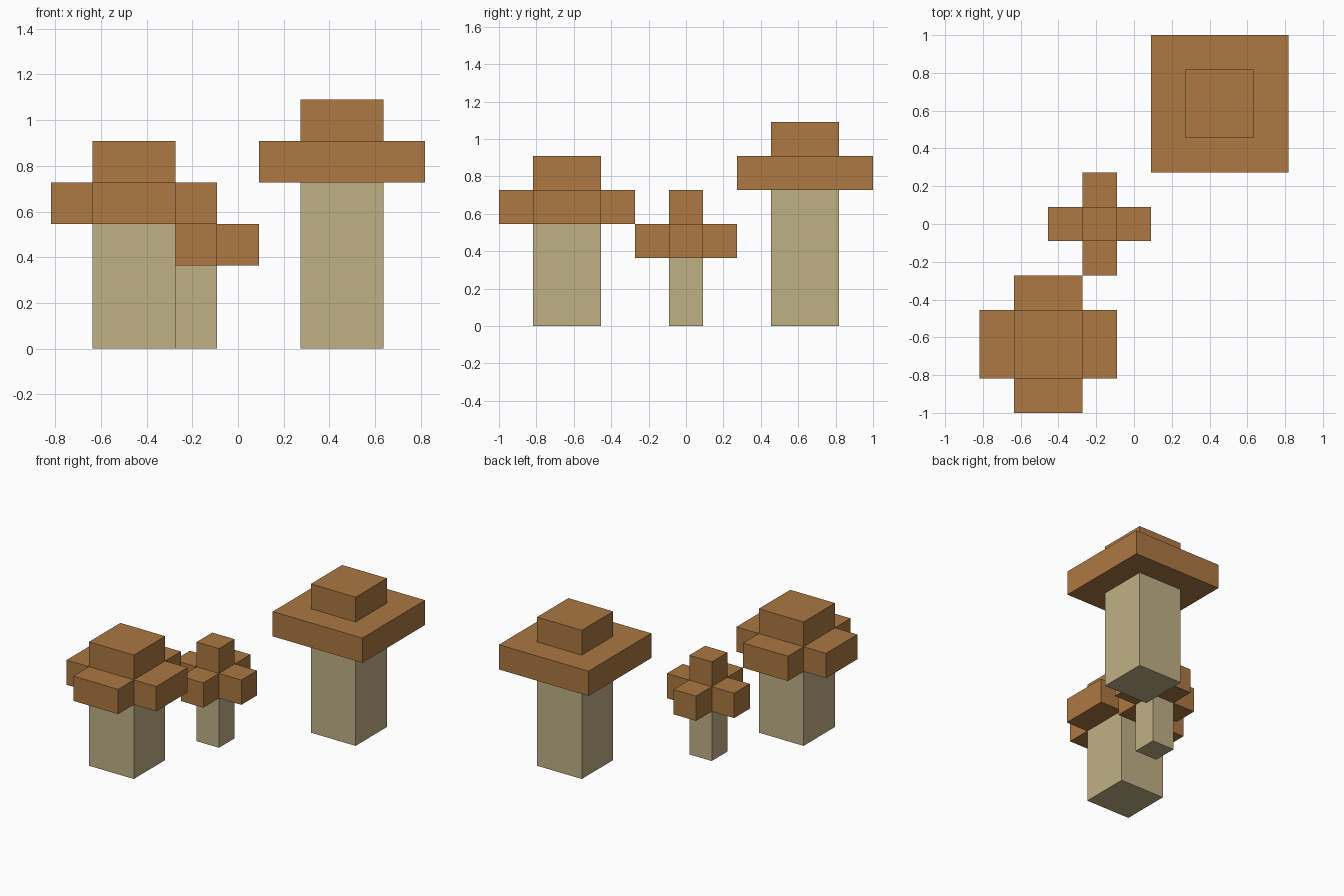
import bpy
import bmesh

cube = bpy.data.objects.get("Cube")
if cube:
    bpy.data.objects.remove(cube, do_unlink=True)

U = 1 / 11  # one block unit


def material(name, rgb):
    mat = bpy.data.materials.new(name)
    mat.use_nodes = True
    mat.diffuse_color = (*rgb, 1)
    mat.node_tree.nodes["Principled BSDF"].inputs["Base Color"].default_value = (*rgb, 1)
    return mat


BROWN = material("cap brown", (0.412, 0.188, 0.0545))
TAN = material("stem tan", (0.527, 0.434, 0.235))


def square(h):
    return [(-h, -h), (h, -h), (h, h), (-h, h)]


def cross(a, b):
    """Plus-shaped outline: arm half width a, reach b."""
    return [(-a, -b), (a, -b), (a, -a), (b, -a), (b, a), (a, a),
            (a, b), (-a, b), (-a, a), (-b, a), (-b, -a), (-a, -a)]


def prism(name, outline, centre, z0, z1, mat):
    """Extrude a flat outline from z0 to z1, all in block units."""
    bm = bmesh.new()
    base = bm.faces.new([bm.verts.new((x * U, y * U, 0)) for x, y in outline])
    top = bmesh.ops.extrude_face_region(bm, geom=[base])["geom"]
    bmesh.ops.translate(bm, vec=(0, 0, (z1 - z0) * U),
                        verts=[v for v in top if isinstance(v, bmesh.types.BMVert)])
    bmesh.ops.recalc_face_normals(bm, faces=bm.faces)
    mesh = bpy.data.meshes.new(name)
    bm.to_mesh(mesh)
    bm.free()
    mesh.materials.append(mat)
    obj = bpy.data.objects.new(name, mesh)
    obj.location = (centre[0] * U, centre[1] * U, z0 * U)
    bpy.context.collection.objects.link(obj)


# Each mushroom: name, centre, stem half width, stem height, cap outline
mushrooms = [
    ("large", (5, 7), 2, 8, square(4)),
    ("medium", (-5, -7), 2, 6, cross(2, 4)),
    ("small", (-2, 0), 1, 4, cross(1, 3)),
]
for size, centre, half, height, brim in mushrooms:
    prism(size + "_stem", square(half), centre, 0, height, TAN)
    prism(size + "_cap_brim", brim, centre, height, height + 2, BROWN)
    prism(size + "_cap_top", square(half), centre, height + 2, height + 4, BROWN)
